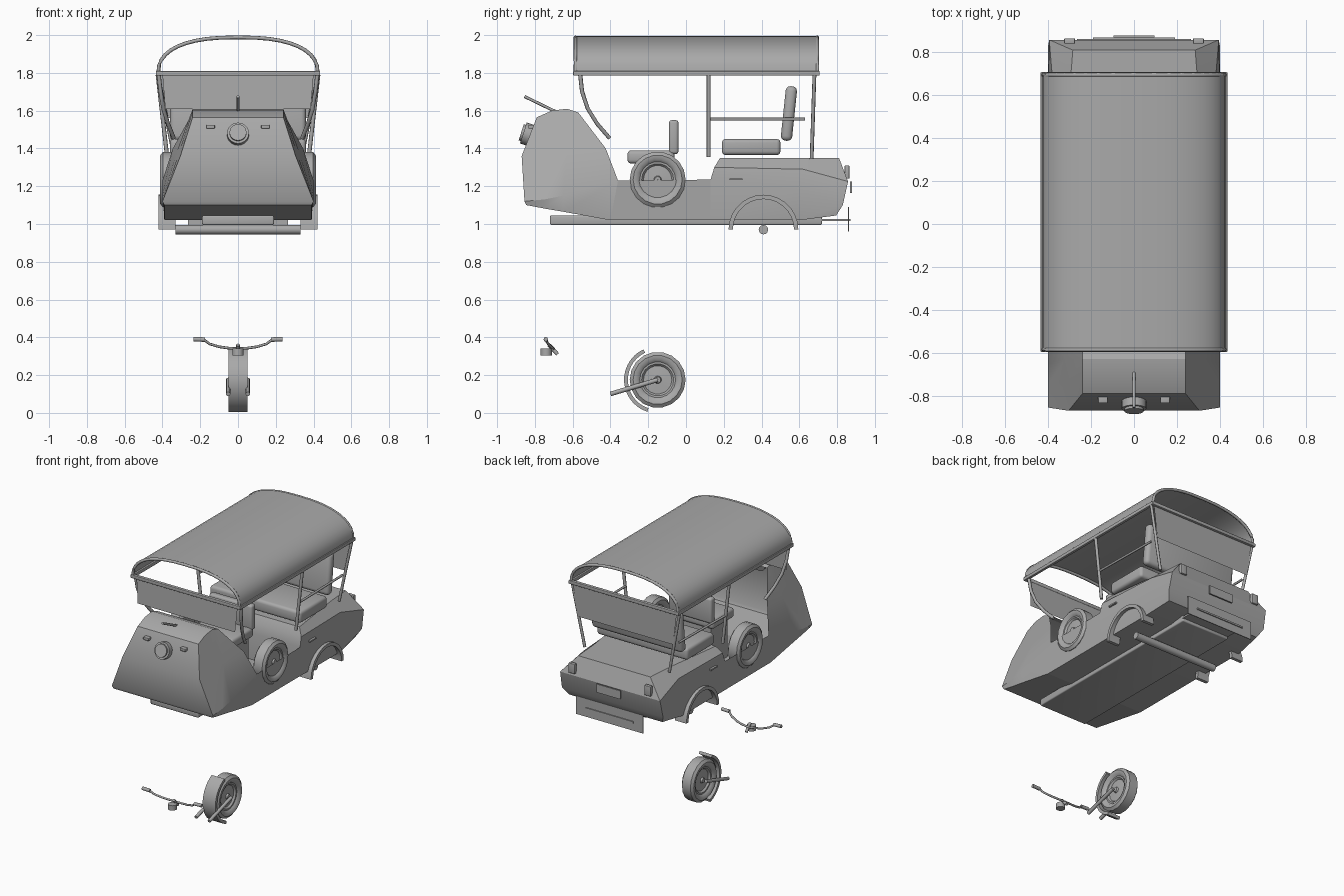
import bpy, bmesh, math
from mathutils import Vector, Matrix

if "Cube" in bpy.data.objects:
    bpy.data.objects.remove(bpy.data.objects["Cube"])

grey = bpy.data.materials.new("grey")
grey.diffuse_color = (0.4, 0.4, 0.4, 1)
grey.use_nodes = True
grey.node_tree.nodes["Principled BSDF"].inputs["Base Color"].default_value = grey.diffuse_color

def finish(name, bm, smooth=30):
    bmesh.ops.recalc_face_normals(bm, faces=bm.faces)
    me = bpy.data.meshes.new(name)
    bm.to_mesh(me); bm.free()
    me.materials.append(grey)
    ob = bpy.data.objects.new(name, me)
    bpy.context.collection.objects.link(ob)
    if smooth:
        bpy.ops.object.select_all(action='DESELECT')
        ob.select_set(True)
        bpy.context.view_layer.objects.active = ob
        bpy.ops.object.shade_smooth_by_angle(angle=math.radians(smooth))
    return ob

def box(name, lo, hi, bevel=0, tilt=0):
    lo, hi = Vector(lo), Vector(hi)
    bm = bmesh.new()
    bmesh.ops.create_cube(bm, size=1)
    bmesh.ops.scale(bm, vec=hi - lo, verts=bm.verts)
    if bevel:
        bmesh.ops.bevel(bm, geom=bm.edges[:], offset=bevel, segments=3, profile=0.5, affect='EDGES')
    bmesh.ops.transform(bm, matrix=Matrix.Translation((lo + hi) / 2) @ Matrix.Rotation(tilt, 4, 'X'), verts=bm.verts)
    return finish(name, bm)

def tube(name, pts, r, sides=8):
    """Swept round bar along a path."""
    pts = [Vector(p) for p in pts]
    bm = bmesh.new()
    rings = []
    for i, p in enumerate(pts):
        t = (pts[min(i + 1, len(pts) - 1)] - pts[max(i - 1, 0)]).normalized()
        ref = Vector((0, 0, 1)) if abs(t.z) < 0.9 else Vector((0, 1, 0))
        u = t.cross(ref).normalized()
        v = t.cross(u)
        rings.append([bm.verts.new(p + r * (math.cos(a) * u + math.sin(a) * v))
                      for a in (2 * math.pi * k / sides for k in range(sides))])
    for a, b in zip(rings, rings[1:]):
        for k in range(sides):
            bm.faces.new((a[k], a[k - 1], b[k - 1], b[k]))
    bm.faces.new(rings[0]); bm.faces.new(rings[-1])
    return finish(name, bm, 50)

def lathe_x(name, profile, centre, sides=18):
    """Closed (x, radius) profile spun around an x axis."""
    bm = bmesh.new()
    rings = [[bm.verts.new((centre[0] + x, centre[1] + r * math.cos(a), centre[2] + r * math.sin(a)))
              for x, r in profile] for a in (2 * math.pi * k / sides for k in range(sides))]
    n = len(profile)
    for k in range(sides):
        a, b = rings[k - 1], rings[k]
        for i in range(n):
            bm.faces.new((a[i - 1], a[i], b[i], b[i - 1]))
    return finish(name, bm, 40)

def arch(name, y0, z0, r0, r1, x0, x1, a0, a1, n=14):
    """Curved mudguard strip, angles in degrees in the y-z plane."""
    bm = bmesh.new()
    rings = []
    for k in range(n + 1):
        a = math.radians(a0 + (a1 - a0) * k / n)
        rings.append([bm.verts.new((x, y0 + r * math.cos(a), z0 + r * math.sin(a)))
                      for x, r in ((x0, r0), (x1, r0), (x1, r1), (x0, r1))])
    for a, b in zip(rings, rings[1:]):
        for i in range(4):
            bm.faces.new((a[i - 1], a[i], b[i], b[i - 1]))
    bm.faces.new(rings[0]); bm.faces.new(rings[-1])
    return finish(name, bm)

# Body shell: each station lists right-hand points from floor edge to top edge
def shell(name, stations, caps, smooth=25):
    bm = bmesh.new()
    st = [[[bm.verts.new((s * x, y, z)) for x, y, z in p] for s in (1, -1)] for p in stations]
    for p, q in zip(st, st[1:]):
        for s in (0, 1):
            for i in range(len(p[s]) - 1):
                bm.faces.new((p[s][i], p[s][i + 1], q[s][i + 1], q[s][i]))
        bm.faces.new((p[0][0], p[1][0], q[1][0], q[0][0]))
        if len(p[0]) > 2:
            bm.faces.new((p[0][-1], p[1][-1], q[1][-1], q[0][-1]))
    for c in caps:
        R, L = st[c]
        for i in range(len(R) - 1):
            bm.faces.new((R[i], R[i + 1], L[i + 1], L[i]))
    return finish(name, bm, smooth)

sill_front = [(.39, -.40, 1.02), (.40, -.36, 1.23)]
sill_back = [(.39, .13, 1.02), (.40, .13, 1.235)]
shell("front_cowl", [
    [(.39, -.845, 1.10), (.40, -.855, 1.12), (.305, -.87, 1.36), (.24, -.79, 1.565)],
    [(.39, -.75, 1.082), (.40, -.75, 1.13), (.315, -.74, 1.37), (.24, -.71, 1.60)],
    [(.39, -.65, 1.065), (.40, -.65, 1.15), (.325, -.63, 1.38), (.24, -.63, 1.61)],
    [sill_front[0], sill_front[1], (.345, -.425, 1.40), (.24, -.57, 1.59)]], [0])
shell("middle_tub", [sill_front, sill_back], [])
shell("rear_body", [
    [sill_back[0], sill_back[1], (.395, .15, 1.30), (.36, .18, 1.35)],
    [(.39, .60, 1.02), (.40, .60, 1.18), (.375, .62, 1.29), (.30, .62, 1.35)],
    [(.37, .795, 1.045), (.40, .83, 1.10), (.395, .858, 1.225), (.285, .81, 1.35)]], [0, 2])

# Chassis and rear hardware
box("chassis", (-.19, -.72, .995), (.19, .72, 1.045), .008)
tube("rear_axle", [(-.33, .41, .97), (.33, .41, .97)], .025, 12)
box("rear_flap", (-.265, .857, .96), (.265, .863, 1.09))
box("flap_bracket", (-.19, .66, 1.015), (.19, .87, 1.027))
box("number_plate", (-.095, .868, 1.165), (.095, .878, 1.225))
for s in (1, -1):
    side = "right" if s > 0 else "left"
    box(side + "_tail_light", (s * .30 - .025, .84, 1.24), (s * .30 + .025, .865, 1.31), .004)
    arch(side + "_rear_mudguard", .41, .97, .162, .185, s * .33, s * .42, 0, 180)
    box(side + "_handle", (s * .40 - .01, .23, 1.232), (s * .40 + .01, .30, 1.242))

# Wheels
tire = [(-.03, .095), (-.045, .11), (-.047, .13), (-.033, .148),
        (.033, .148), (.047, .13), (.045, .11), (.03, .095)]
rim = [(-.03, .097), (.03, .097), (.03, .085), (.018, .075), (.022, .02), (.034, .016), (.034, .001),
       (-.034, .001), (-.034, .016), (-.022, .02), (-.018, .075), (-.03, .085)]
for name, c in (("right", (.365, -.15, 1.235)), ("left", (-.365, -.15, 1.235)), ("front", (0, -.15, .175))):
    lathe_x(name + "_tire", tire, c)
    lathe_x(name + "_rim", rim, c)

# Front fork and mudguard
for s in (1, -1):
    tube("fork_arm", [(s * .052, -.40, .10), (s * .052, -.15, .175)], .012)
arch("front_mudguard", -.15, .175, .158, .178, -.05, .05, 115, 252)

# Handlebar
half = [(.18, -.742, .387), (.15, -.73, .365), (.10, -.715, .35), (.05, -.705, .343)]
tube("handlebar", [(-x, y, z) for x, y, z in half] + [(0, -.70, .34)] + half[::-1], .007)
for s in (1, -1):
    tube("grip", [(s * .175, -.742, .388), (s * .235, -.742, .39)], .012)
tube("steering_stem", [(0, -.725, .36), (0, -.68, .31)], .01)
tube("dial", [(0, -.74, .305), (0, -.74, .34)], .03, 12)

# Front lights and wiper
n = Vector((0, -.95, .31)).normalized()
c = Vector((0, -.84, 1.475))
tube("headlight", [c - n * .035, c + n * .022], .058, 20)
tube("headlight_lens", [c + n * .02, c + n * .034], .045, 20)
for s in (1, -1):
    box("indicator", (s * .145 - .022, -.835, 1.505), (s * .145 + .022, -.80, 1.525), .004)
tube("wiper", [(0, -.855, 1.675), (0, -.69, 1.595)], .008)

# Seats
box("driver_seat", (-.17, -.31, 1.32), (.17, -.06, 1.39), .02)
box("driver_backrest", (-.17, -.09, 1.37), (.17, -.04, 1.55), .015)
box("driver_seat_base", (-.14, -.27, 1.02), (.14, -.08, 1.33))
box("bench_seat", (-.36, .19, 1.365), (.36, .50, 1.45), .02)
box("bench_backrest", (-.36, .515, 1.44), (.36, .575, 1.73), .025, math.radians(-6))

# Roof canopy and its frame
def roof_curve(w, h, n=20):
    return [(-w * math.copysign(abs(math.cos(a)) ** .8, math.cos(a)), 1.80 + h * math.sin(a) ** .85)
            for a in (math.pi * k / n for k in range(n + 1))]

bm = bmesh.new()
ends = [[bm.verts.new((x, y, z)) for x, z in roof_curve(.428, .194)] for y in (-.585, .70)]
for i in range(20):
    bm.faces.new((ends[0][i], ends[0][i + 1], ends[1][i + 1], ends[1][i]))
canopy = finish("roof_canopy", bm, 40)
for y in (-.585, .695):
    tube("roof_arch", [(x, y, z) for x, z in roof_curve(.422, .188)], .010)
    box("roof_cross_rail", (-.435, y - .012, 1.785), (.435, y + .012, 1.81), .004)
for s in (1, -1):
    box("roof_side_rail", (s * .425 - .010, -.597, 1.785), (s * .425 + .010, .707, 1.81), .004)
    tube("middle_post", [(s * .425, .12, 1.79), (s * .375, .12, 1.355)], .011)
    tube("rear_post", [(s * .425, .68, 1.79), (s * .335, .665, 1.345)], .010)
    tube("arm_rail", [(s * .395, .12, 1.555), (s * .385, .63, 1.555)], .008)
    tube("front_post", [(s * .42, -.56, 1.79), (s * .41, -.55, 1.70), (s * .395, -.52, 1.61),
                        (s * .37, -.47, 1.53), (s * .34, -.405, 1.455)], .011)

# Windscreen and rear curtain as thin tapered sheets
def sheet(name, y_top, y_low, z_low, w_top, w_low):
    bm = bmesh.new()
    bm.faces.new([bm.verts.new(p) for p in ((-w_top, y_top, 1.79), (w_top, y_top, 1.79),
                                            (w_low, y_low, z_low), (-w_low, y_low, z_low))])
    bmesh.ops.solidify(bm, geom=bm.faces[:], thickness=.005)
    return finish(name, bm, 0)

sheet("windscreen", -.575, -.583, 1.61, .40, .385)
sheet("rear_curtain", .69, .688, 1.56, .41, .38)
